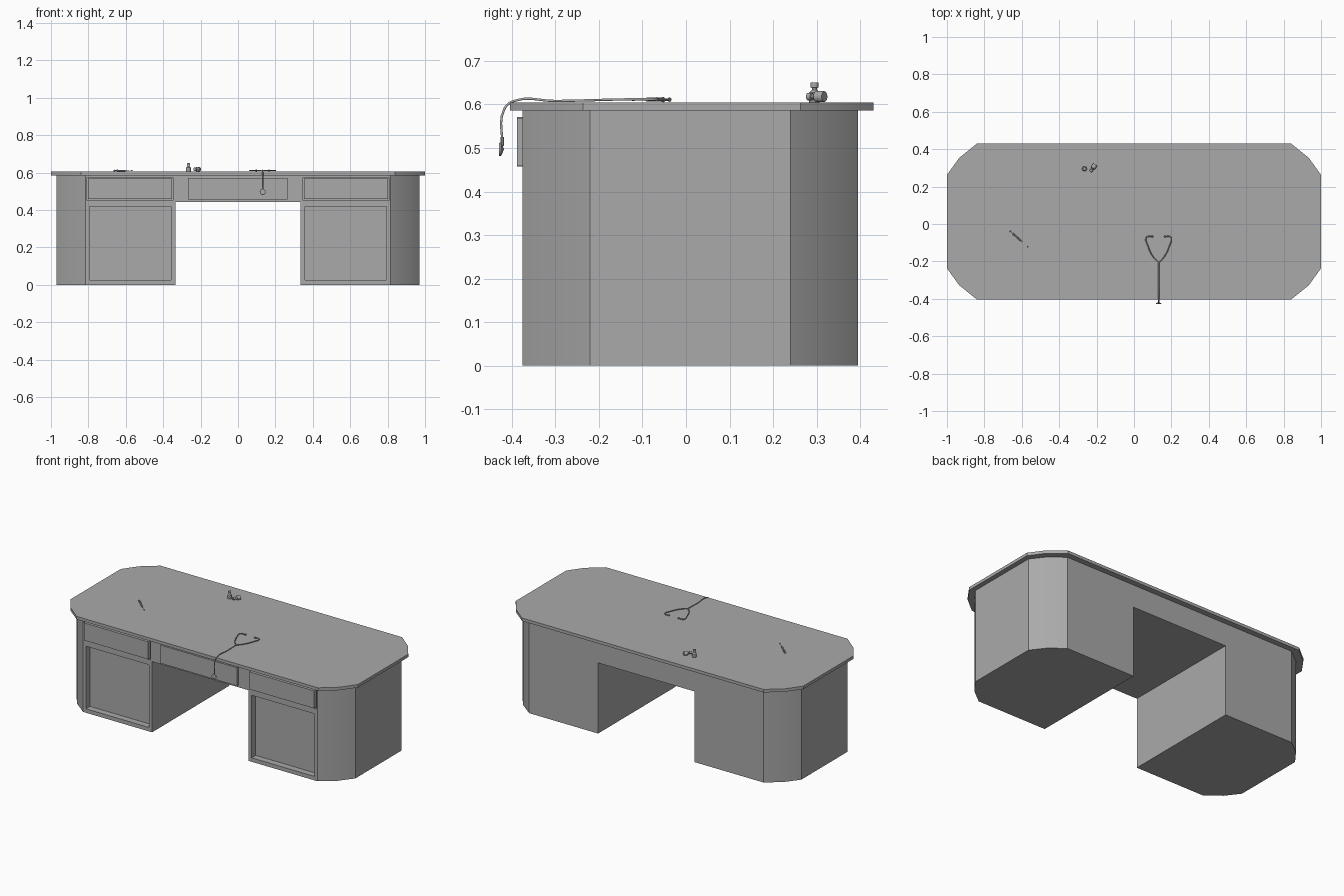
import bpy
import bmesh
import math
from mathutils import Vector

cube = bpy.data.objects.get("Cube")
if cube:
    bpy.data.objects.remove(cube, do_unlink=True)

grey = bpy.data.materials.new("mid_grey")
grey.use_nodes = True
GREY = (0.4, 0.4, 0.4, 1)
grey.diffuse_color = GREY
grey.node_tree.nodes["Principled BSDF"].inputs["Base Color"].default_value = GREY
TOP = 0.605


def select(obj):
    bpy.ops.object.select_all(action='DESELECT')
    obj.select_set(True)
    bpy.context.view_layer.objects.active = obj


def finish(name, bm, smooth=False):
    bmesh.ops.recalc_face_normals(bm, faces=bm.faces)
    mesh = bpy.data.meshes.new(name)
    bm.to_mesh(mesh)
    bm.free()
    obj = bpy.data.objects.new(name, mesh)
    bpy.context.collection.objects.link(obj)
    mesh.materials.append(grey)
    if smooth:
        select(obj)
        bpy.ops.object.shade_smooth_by_angle(angle=math.radians(30))
    return obj


def box(name, x0, x1, y0, y1, z0, z1):
    bm = bmesh.new()
    bmesh.ops.create_cube(bm, size=1)
    for v in bm.verts:
        v.co = ((x0 + x1) / 2 + v.co.x * (x1 - x0),
                (y0 + y1) / 2 + v.co.y * (y1 - y0),
                (z0 + z1) / 2 + v.co.z * (z1 - z0))
    return finish(name, bm)


def slab(name, corner, cy, z0, z1):
    """Extrude an outline made by mirroring one corner into all four."""
    back = list(corner)
    outline = back + [(-x, y) for x, y in reversed(back)]
    outline += [(-x, -y) for x, y in back] + [(x, -y) for x, y in reversed(back)]
    bm = bmesh.new()
    face = bm.faces.new([bm.verts.new((x, y + cy, z0)) for x, y in outline])
    ext = bmesh.ops.extrude_face_region(bm, geom=[face])
    verts = [g for g in ext["geom"] if isinstance(g, bmesh.types.BMVert)]
    bmesh.ops.translate(bm, verts=verts, vec=(0, 0, z1 - z0))
    return finish(name, bm, True)


def cut(obj, cutter):
    select(obj)
    mod = obj.modifiers.new("cut", 'BOOLEAN')
    mod.operation = 'DIFFERENCE'
    mod.solver = 'EXACT'
    mod.object = cutter
    bpy.ops.object.modifier_apply(modifier=mod.name)
    bpy.data.objects.remove(cutter, do_unlink=True)


def lathe(name, profile, origin, axis, sides=16):
    """Spin a (radius, height) profile and point it along an axis."""
    bm = bmesh.new()
    verts = [bm.verts.new((r, 0, h)) for r, h in profile]
    edges = [bm.edges.new(pair) for pair in zip(verts, verts[1:])]
    bmesh.ops.spin(bm, geom=verts + edges, cent=(0, 0, 0), axis=(0, 0, 1),
                   angle=math.tau, steps=sides)
    bmesh.ops.remove_doubles(bm, verts=bm.verts, dist=0.00005)
    turn = Vector((0, 0, 1)).rotation_difference(Vector(axis))
    for v in bm.verts:
        v.co = turn @ v.co + Vector(origin)
    return finish(name, bm, True)


def rod(name, a, b, radius):
    a, b = Vector(a), Vector(b)
    n = (b - a).length
    return lathe(name, [(0, 0), (radius, 0), (radius, n), (0, n)], a, b - a, 10)


def tube(name, points, radius):
    curve = bpy.data.curves.new(name, 'CURVE')
    curve.dimensions = '3D'
    curve.bevel_depth = radius
    curve.bevel_resolution = 1
    curve.use_fill_caps = True
    curve.resolution_u = 5
    spline = curve.splines.new('BEZIER')
    spline.bezier_points.add(len(points) - 1)
    for p, co in zip(spline.bezier_points, points):
        p.co = co
        p.handle_left_type = p.handle_right_type = 'AUTO'
    curve.materials.append(grey)
    obj = bpy.data.objects.new(name, curve)
    bpy.context.collection.objects.link(obj)
    select(obj)
    bpy.ops.object.convert(target='MESH')
    return obj


# Desk top and body with clipped corners
slab("desk_top", [(1, 0.25), (0.935, 0.34), (0.84, 0.417)], 0.013, 0.586, TOP)
body = slab("desk_body", [(0.97, 0.23), (0.905, 0.315), (0.815, 0.385)], 0.01, 0, 0.586)

# Knee opening, recessed doors and drawer gaps
cut(body, box("knee_cutter", -0.335, 0.335, -1, 1, -0.1, 0.444))
for s in (-1, 1):
    xs = sorted((s * 0.358, s * 0.795))
    cut(body, box("door_cutter", *xs, -0.5, -0.335, 0.025, 0.418))
    xs = sorted((s * 0.347, s * 0.808))
    cut(body, box("drawer_cutter", *xs, -0.5, -0.355, 0.452, 0.575))

# Drawer fronts
for s, side in ((-1, "right"), (1, "left")):
    xs = sorted((s * 0.353, s * 0.801))
    box(side + "_drawer", *xs, -0.388, -0.354, 0.459, 0.569)
box("middle_drawer", -0.268, 0.265, -0.388, -0.374, 0.457, 0.571)

# Stethoscope: hanging hose, two ear tubes, ear tips and chest piece
SX = 0.132
tube("stethoscope_hose", [(SX, -0.208, 0.61), (SX, -0.3, 0.608), (SX, -0.395, 0.608),
                          (SX, -0.417, 0.59), (SX, -0.422, 0.505)], 0.003)
for s, side in ((-1, "right"), (1, "left")):
    tube(side + "_ear_tube",
         [(SX, -0.208, 0.61), (SX + s * 0.03, -0.175, 0.611), (SX + s * 0.06, -0.11, 0.612),
          (SX + s * 0.068, -0.075, 0.612), (SX + s * 0.055, -0.066, 0.612),
          (SX + s * 0.036, -0.067, 0.612)], 0.003)
    lathe(side + "_ear_tip", [(0, 0), (0.005, 0.001), (0.005, 0.007), (0, 0.01)],
          (SX + s * 0.038, -0.067, 0.612), (-s, 0, 0), 10)
lathe("chest_piece", [(0, 0), (0.015, 0), (0.016, 0.004), (0.008, 0.008), (0, 0.011)],
      (SX, -0.429, 0.497), (0, 1, 0))
rod("chest_piece_stem", (SX, -0.422, 0.505), (SX, -0.422, 0.525), 0.004)

# Medicine bottles, one standing and one lying down
bottle = [(0, 0), (0.012, 0), (0.013, 0.003), (0.013, 0.022), (0.006, 0.028),
          (0.006, 0.033), (0.009, 0.034), (0.009, 0.045), (0, 0.046)]
lathe("standing_bottle", bottle, (-0.265, 0.295, TOP), (0, 0, 1))
lathe("lying_bottle", bottle, (-0.207, 0.318, TOP + 0.013), (-0.55, -0.83, 0))

# Syringe: plunger, barrel and needle
way = Vector((0.745, -0.667, 0))
start = Vector((-0.663, -0.037, 0.611))
parts = (("plunger_rod", 0, 0.025, 0.0025), ("plunger_pad", 0, 0.003, 0.005),
         ("syringe_flange", 0.022, 0.025, 0.006), ("syringe_barrel", 0.025, 0.08, 0.0045),
         ("syringe_needle", 0.08, 0.11, 0.001), ("needle_cap", 0.122, 0.13, 0.0025))
for name, a, b, radius in parts:
    rod(name, start + way * a, start + way * b, radius)
